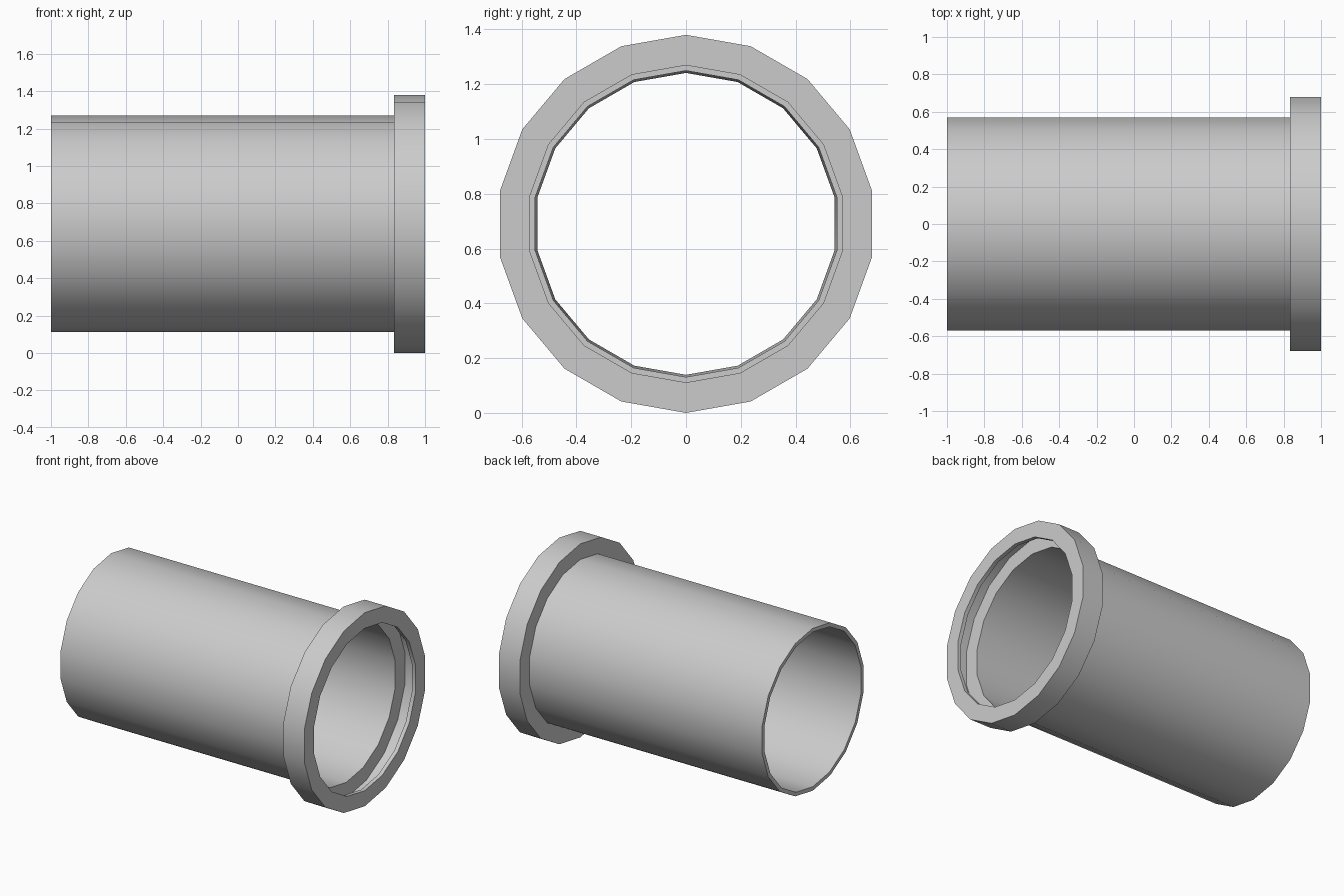
import bpy, bmesh
from math import sin, cos, pi, radians

if "Cube" in bpy.data.objects:
    bpy.data.objects.remove(bpy.data.objects["Cube"])

SIDES = 18
T = 0.028          # sheet thickness
M = T * 0.707      # thickness along the mitred corners
R_TUBE, R_RIM = 0.579, 0.69
X_BACK = 0.834     # back face of the hollow rim

# Closed wall cross-section as (x, radius): outer skin, then inner skin
profile = [
    (-1.0, R_TUBE), (X_BACK, R_TUBE), (X_BACK, R_RIM), (1.0, R_RIM), (1.0, R_TUBE),
    (1.0 - T, R_TUBE), (1.0 - M, R_RIM - M), (X_BACK + M, R_RIM - M),
    (X_BACK + M, R_TUBE - M), (-1.0, R_TUBE - T),
]

# Revolve the section around the x axis
bm = bmesh.new()
rings = []
for i in range(SIDES):
    a = 2 * pi * i / SIDES
    rings.append([bm.verts.new((x, r * sin(a), R_RIM + r * cos(a))) for x, r in profile])
n = len(profile)
for i in range(SIDES):
    p, q = rings[i], rings[(i + 1) % SIDES]
    for j in range(n):
        k = (j + 1) % n
        bm.faces.new((p[j], p[k], q[k], q[j]))
bmesh.ops.recalc_face_normals(bm, faces=bm.faces)

mesh = bpy.data.meshes.new("flanged_pipe")
bm.to_mesh(mesh)
bm.free()
pipe = bpy.data.objects.new("flanged_pipe", mesh)
bpy.context.collection.objects.link(pipe)

# Smooth around the pipe, sharp at the rims
bpy.context.view_layer.objects.active = pipe
pipe.select_set(True)
bpy.ops.object.shade_smooth_by_angle(angle=radians(30))
